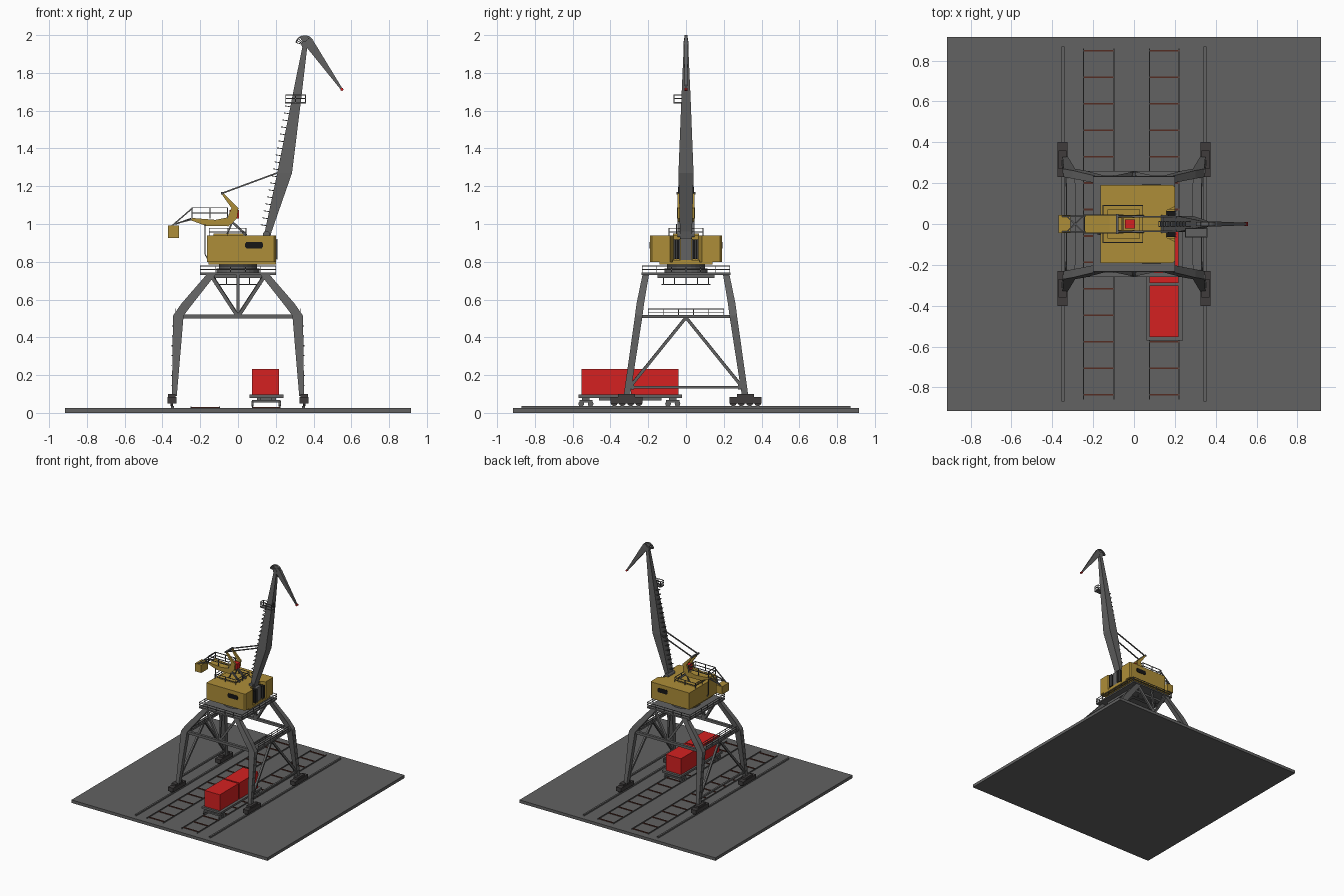
import bpy, bmesh, math
from mathutils import Vector as V

if "Cube" in bpy.data.objects:
    bpy.data.objects.remove(bpy.data.objects["Cube"])


def mat(name, c):
    m = bpy.data.materials.new(name)
    m.diffuse_color = (*c, 1)
    m.use_nodes = True
    m.node_tree.nodes["Principled BSDF"].inputs["Base Color"].default_value = m.diffuse_color
    return m


GREY = mat("steel grey", (.122, .122, .122))
DARK = mat("dark bogie grey", (.05, .046, .046))
YEL = mat("crane yellow", (.42, .27, .04))
RED = mat("cargo red", (.66, .015, .015))
BLACK = mat("window black", (.008, .008, .008))
BROWN = mat("sleeper brown", (.09, .025, .016))


class Part:
    """Collects simple solids into one named object."""
    def __init__(self, name, material):
        self.name, self.mat, self.bm = name, material, bmesh.new()

    def loft(self, sections):
        # each section: list of corner points, all of equal count
        rings = [[self.bm.verts.new(p) for p in s] for s in sections]
        n = len(rings[0])
        for a, b in zip(rings, rings[1:]):
            for i in range(n):
                self.bm.faces.new((a[i], a[(i + 1) % n], b[(i + 1) % n], b[i]))
        self.bm.faces.new(rings[0][::-1])
        self.bm.faces.new(rings[-1])

    def box(self, x0, x1, y0, y1, z0, z1):
        self.loft([[(x0, y0, z), (x1, y0, z), (x1, y1, z), (x0, y1, z)] for z in (z0, z1)])

    def beam(self, p, q, w=.006, h=None):
        p, q, h = V(p), V(q), h or w
        d = (q - p).normalized()
        u = d.cross(V((0, 0, 1)) if abs(d.z) < .95 else V((0, 1, 0))).normalized()
        v = u.cross(d)
        c = [(-1, -1), (1, -1), (1, 1), (-1, 1)]
        self.loft([[e + u * w / 2 * a + v * h / 2 * b for a, b in c] for e in (p, q)])

    def taper(self, secs, axis=(1, 0, 0)):
        # secs: (centre, half size along axis, half size along y)
        u, y, c = V(axis), V((0, 1, 0)), [(-1, -1), (1, -1), (1, 1), (-1, 1)]
        self.loft([[V(p) + u * a * hx + y * b * hy for a, b in c] for p, hx, hy in secs])

    def prism_y(self, prof, y0, y1):
        self.loft([[(x, y, z) for x, z in prof] for y in (y0, y1)])

    def cyl(self, c, r, length, axis, n=14):
        c, rings = V(c), []
        for s in (-.5, .5):
            ring = []
            for i in range(n):
                a = 2 * math.pi * i / n
                o = (r * math.cos(a), r * math.sin(a))
                ring.append(c + V({'x': (s * length, *o), 'y': (o[0], s * length, o[1]),
                                   'z': (*o, s * length)}[axis]))
            rings.append(ring)
        self.loft(rings)

    def railing(self, pts, h, step=.08, w=.004):
        for p, q in zip(pts, pts[1:]):
            p, q = V(p), V(q)
            n = max(1, round((q - p).length / step))
            for k in (h, h * .5):
                self.beam(p + V((0, 0, k)), q + V((0, 0, k)), w)
            for i in range(n + 1):
                b = p.lerp(q, i / n)
                self.beam(b, b + V((0, 0, h)), w)

    def done(self):
        bmesh.ops.recalc_face_normals(self.bm, faces=self.bm.faces)
        me = bpy.data.meshes.new(self.name)
        self.bm.to_mesh(me)
        self.bm.free()
        me.materials.append(self.mat)
        bpy.context.collection.objects.link(bpy.data.objects.new(self.name, me))


def rect(x0, x1, y0, y1, z):
    return [(x0, y0, z), (x1, y0, z), (x1, y1, z), (x0, y1, z), (x0, y0, z)]


# quay slab and rails
P = Part("quay_slab", GREY); P.box(-.915, .915, -.915, .915, 0, .025); P.done()
P = Part("rails", GREY)
for x in (-.347, .347):
    P.box(x - .007, x + .007, -.87, .87, .025, .037)
for x in (-.248, -.097, .077, .221):
    P.box(x - .0025, x + .0025, -.86, .86, .025, .034)
P.done()
P = Part("sleepers", BROWN)
for i in range(14):
    y = .848 - .1295 * i
    for x in (-.248, .075):
        P.box(x, x + .15, y - .004, y + .004, .025, .031)
P.done()

# flat wagon and containers
P = Part("wagon", GREY)
P.box(.06, .24, -.57, -.02, .08, .097)
P.prism_y([(.1, .065), (.2, .065), (.2, .08), (.1, .08)], -.46, -.13)
for y in (-.53, -.07):
    P.box(.075, .225, y - .035, y + .035, .055, .068)
    P.box(.12, .18, y - .02, y + .02, .06, .08)
    for dy in (-.025, .025):
        for x in (.077, .221):
            P.cyl((x, y + dy, .048), .015, .012, 'x')
P.done()
P = Part("containers", RED)
P.box(.075, .217, -.553, -.302, .097, .232)
P.box(.075, .217, -.29, -.04, .097, .232)
P.done()

# travelling bogies
P = Part("bogies", DARK)
for x in (-.35, .35):
    for y in (-.315, .315):
        P.box(x - .02, x + .02, y - .045, y + .045, .075, .1)
        P.box(x - .024, x + .024, y - .086, y + .086, .05, .083)
        for k in (-.065, -.022, .022, .065):
            P.cyl((x, y + k, .054), .018, .014, 'x')
P.done()

# portal legs, ring beam and bracing
P = Part("portal_legs", GREY)
for sx in (-1, 1):
    for sy in (-1, 1):
        P.taper([((.337 * sx, .313 * sy, .09), .013, .017), ((.316 * sx, .25 * sy, .515), .028, .02),
                 ((.27 * sx, .242 * sy, .578), .03, .02), ((.142 * sx, .213 * sy, .733), .024, .017)])
        for k in range(1, 8):   # leg stiffener bands
            t = k / 8
            P.box(*sorted((sx * (.352 - .008 * t), sx * (.356 - .008 * t))),
                  *sorted((sy * (.30 - .06 * t), sy * (.32 - .06 * t))), .09 + .42 * t, .096 + .42 * t)
P.done()
P = Part("portal_bracing", GREY)
for s in (-1, 1):
    P.beam((-.3, .248 * s, .51), (.3, .248 * s, .51), .022)
    P.beam((.31 * s, -.25, .51), (.31 * s, .25, .51), .04, .016)
    P.beam((.335 * s, -.3, .135), (.335 * s, .3, .135), .014)
    P.beam((0, .248 * s, .51), (0, .22 * s, .73), .014)
    for t in (-1, 1):
        P.beam((0, .248 * s, .51), (.14 * t, .218 * s, .725), .018)
        P.beam((.312 * s, 0, .505), (.335 * s, .295 * t, .14), .016)
        P.box(.325 * s - .006, .325 * s + .016 * s, .295 * t - .02, .295 * t + .02, .125, .165)
P.done()
P = Part("portal_railings", GREY)
for s in (-1, 1):
    P.railing([(.288 * s, -.2, .515), (.288 * s, .2, .515)], .035)
    P.railing([(.33 * s, -.2, .515), (.33 * s, .2, .515)], .035)
P.railing(rect(-.2, .2, -.232, .232, .74), .038)
P.done()

# top deck, hanging walkway and slewing ring
P = Part("portal_deck", GREY)
P.box(-.2, .2, -.235, .235, .731, .743)
P.box(-.15, .15, -.15, .15, .715, .731)
P.done()
P = Part("hanging_walkway", GREY)
for s in (-1, 1):
    P.box(-.125, .115, s * .115 - .015, s * .115 + .015, .677, .683)
    P.box(s * .11 - .015, s * .11 + .015, -.125, .125, .677, .683)
    for k in range(5):
        t = -.12 + .06 * k
        P.beam((t, .12 * s, .68), (t, .12 * s, .72), .006)
        P.beam((.12 * s, t, .68), (.12 * s, t, .72), .006)
P.done()
P = Part("slewing_ring", GREY)
P.cyl((0, 0, .754), .115, .022, 'z', 24)
P.cyl((0, 0, .776), .1, .03, 'z', 24)
P.done()

# machinery house: body with a notch for the boom foot
P = Part("machinery_house", YEL)
half = [(-.163, -.19), (.19, -.19), (.2, -.18), (.2, -.085), (.16, -.066)]
foot = half + [(x, -y) for x, y in reversed(half)]
P.loft([[(x, y, z) for x, y in foot] for z in (.798, .938)])
P.box(-.155, .2, -.14, .14, .785, .8)
P.box(.16, .2, -.072, .072, .785, .81)
P.box(-.13, .03, -.07, .07, .938, .95)
P.done()
P = Part("boom_bay", GREY); P.box(.15, .195, -.03, .03, .8, .925); P.done()
P = Part("windows", BLACK)
for s in (-1, 1):
    P.box(.15, .204, *sorted((.033 * s, .064 * s)), .815, .918)
    cap = [(.045, .87), (.125, .87), (.132, .88), (.132, .896), (.125, .906), (.045, .906), (.038, .896), (.038, .88)]
    P.prism_y(cap, *sorted((.188 * s, .193 * s)))
P.done()
P = Part("window_bars", GREY)
for s in (-1, 1):
    for y in (.034, .049, .064):
        P.beam((.206, y * s, .812), (.206, y * s, .92), .004)
P.done()
P = Part("roof_railing", GREY)
P.railing(rect(-.152, .043, -.09, .09, .938), .04)
P.beam((-.175, -.05, 1), (-.175, -.05, .84), .006)
P.beam((-.175, -.05, .84), (-.16, -.05, .815), .006)
P.done()

# balance arm with horn and counterweight
P = Part("balance_arm", YEL)
arm = [(-.245, 1.018), (-.17, .99), (-.05, .988), (-.005, 1.03), (.002, 1.085), (-.082, 1.168),
       (-.088, 1.16), (-.035, 1.085), (-.055, 1.035), (-.12, 1.022), (-.245, 1.032)]
for s in (-1, 1):
    P.prism_y(arm, *sorted((.03 * s, .044 * s)))
P.prism_y([(-.24, 1.017), (-.17, .993), (-.06, .991), (-.06, 1.03), (-.12, 1.019), (-.24, 1.03)], -.03, .03)
P.box(-.37, -.312, -.045, .045, .925, .992)
P.done()
P = Part("arm_fittings", GREY)
P.railing(rect(-.243, -.055, -.045, .045, 1.03), .056, .1, .005)
for s in (-1, 1):
    y = .038 * s
    P.beam((-.35, y, .99), (-.24, y, 1.085), .007)
    P.beam((-.34, y, 1.0), (-.24, y, 1.025), .007)
    P.beam((-.33, y, 1), (-.25, -y, 1.028), .006)
    P.beam((-.03, y, 1.01), (.045, y, .94), .012)
    P.beam((-.03, y, 1.01), (-.06, y, .94), .008)
    P.beam((-.083, y, 1.163), (.22, y * .9, 1.275), .008)
P.beam((-.083, -.05, 1.163), (-.083, .05, 1.163), .012)
P.done()
P = Part("pivot_block", RED); P.box(-.045, .004, -.022, .022, 1.03, 1.075); P.done()

# boom with ladder rungs, head fan and jib
P = Part("boom", GREY)
P.taper([((.152, 0, .91), .014, .03), ((.16, 0, .96), .018, .032), ((.247, 0, 1.27), .039, .04),
         ((.308, 0, 1.65), .025, .025), ((.358, 0, 1.965), .012, .011)])
P.cyl((.15, 0, .945), .018, .09, 'y')
P.done()
P = Part("boom_ladder", GREY)
for i in range(18):
    z = .99 + .037 * i
    x = .14 + (z - .96) * .226 if z < 1.27 else .21 + (z - 1.27) * .195
    for y in (-.012, .012):
        P.beam((x + .01, y, z), (x - .026, y, z + .006), .004)
    P.beam((x - .026, -.014, z + .006), (x - .026, .014, z + .006), .004)
P.done()
P = Part("boom_platform", GREY)
P.box(.25, .36, -.065, -.02, 1.637, 1.645)
P.railing(rect(.253, .357, -.063, -.022, 1.645), .038, .05)
P.done()
P = Part("boom_head", GREY)
arc = [(.353 + .048 * math.cos(a), 0, 1.948 + .048 * math.sin(a))
       for a in [math.radians(15 + 15 * i) for i in range(11)]]
for p, q in zip(arc, arc[1:]):
    P.beam(p, q, .018, .007)
for p in arc:
    P.beam((.353, 0, 1.948), p, .014, .004)
P.cyl((.353, 0, 1.95), .018, .026, 'y')
P.done()
P = Part("jib", GREY)
P.taper([((.362, 0, 1.972), .02, .011), ((.386, 0, 1.945), .024, .012), ((.55, 0, 1.712), .005, .006)], (.807, 0, .59))
P.done()
P = Part("jib_tip", RED); P.cyl((.55, 0, 1.713), .008, .018, 'y', 10); P.done()
